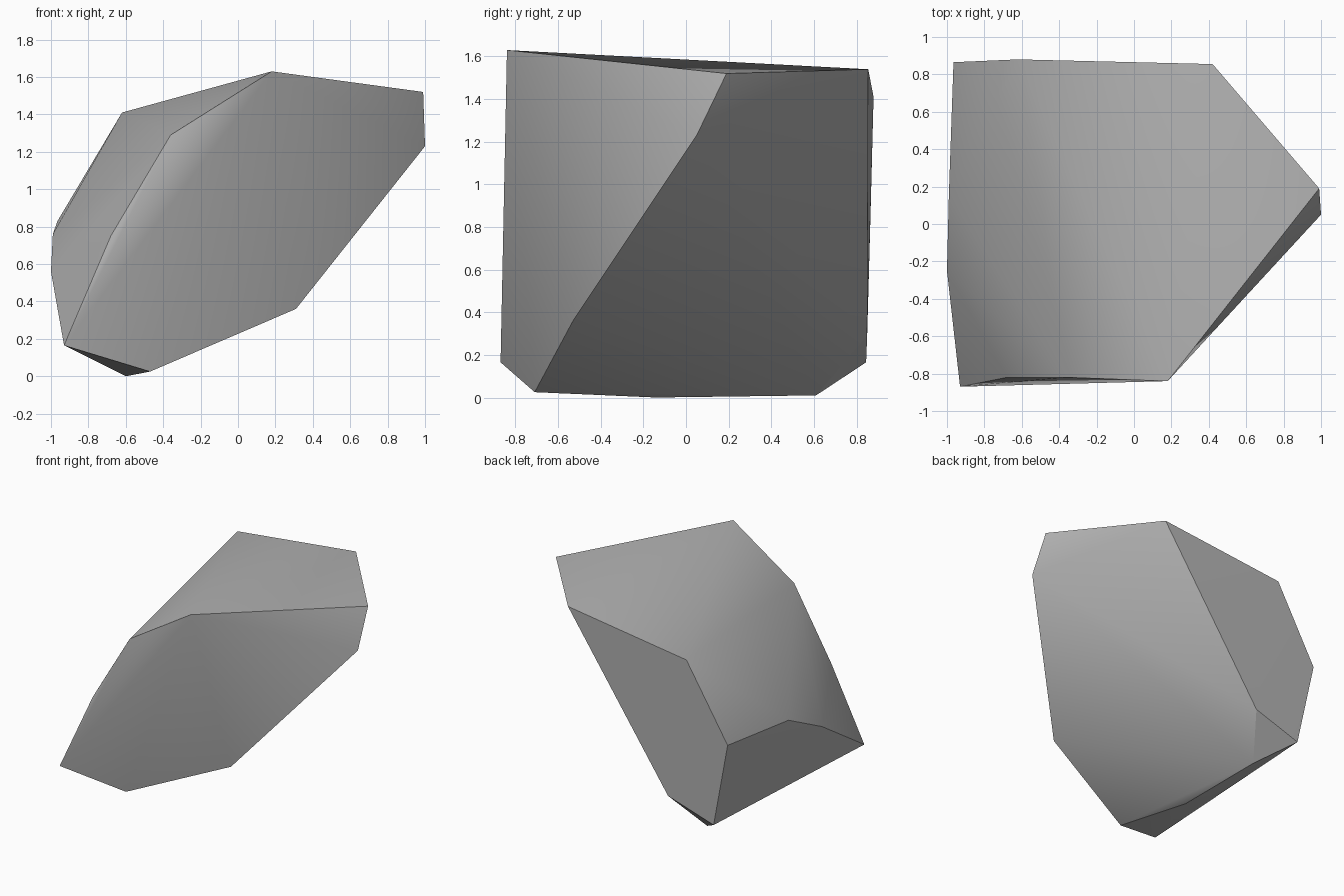
import bpy
import bmesh
from math import radians

# Remove the default object
default_cube = bpy.data.objects.get("Cube")
if default_cube:
    bpy.data.objects.remove(default_cube, do_unlink=True)


def make_material(name, color):
    material = bpy.data.materials.new(name)
    material.use_nodes = True
    material.diffuse_color = color
    shader = material.node_tree.nodes["Principled BSDF"]
    shader.inputs["Base Color"].default_value = color
    shader.inputs["Roughness"].default_value = 0.8
    return material


def make_hull(name, corner_groups, material, sharp_angle):
    """Wrap a convex skin around the given corners and shade it."""
    bm = bmesh.new()
    for group in corner_groups:
        for corner in group:
            bm.verts.new(corner)
    bmesh.ops.convex_hull(bm, input=bm.verts[:])
    bmesh.ops.recalc_face_normals(bm, faces=bm.faces[:])
    mesh = bpy.data.meshes.new(name)
    bm.to_mesh(mesh)
    bm.free()
    mesh.materials.append(material)

    hull = bpy.data.objects.new(name, mesh)
    bpy.context.collection.objects.link(hull)
    bpy.ops.object.select_all(action="DESELECT")
    hull.select_set(True)
    bpy.context.view_layer.objects.active = hull
    bpy.ops.object.shade_smooth_by_angle(angle=sharp_angle)
    return hull


# Corners of the boulder, grouped by the side they bound
top_rim = [(.18, -.84, 1.63), (.99, .19, 1.52), (.42, .855, 1.54), (-.62, .88, 1.41)]
front_ridge = [(-.36, -.82, 1.29), (-.68, -.82, .75), (-.93, -.87, .165)]
left_slope = [(1, .05, 1.23), (.31, -.53, .36), (-.47, -.71, .025)]
right_bulge = [(-.965, .865, .83), (-.99, .15, .76), (-1, -.25, .56)]
back_foot = [(-.83, .845, .165), (-.44, .85, .29)]
base = [(-.61, .61, .01), (-.6, -.14, 0)]

# Boulder
stone_grey = make_material("stone_grey", (.45, .45, .45, 1))
make_hull(
    "boulder",
    [top_rim, front_ridge, left_slope, right_bulge, back_foot, base],
    stone_grey,
    radians(30),
)
